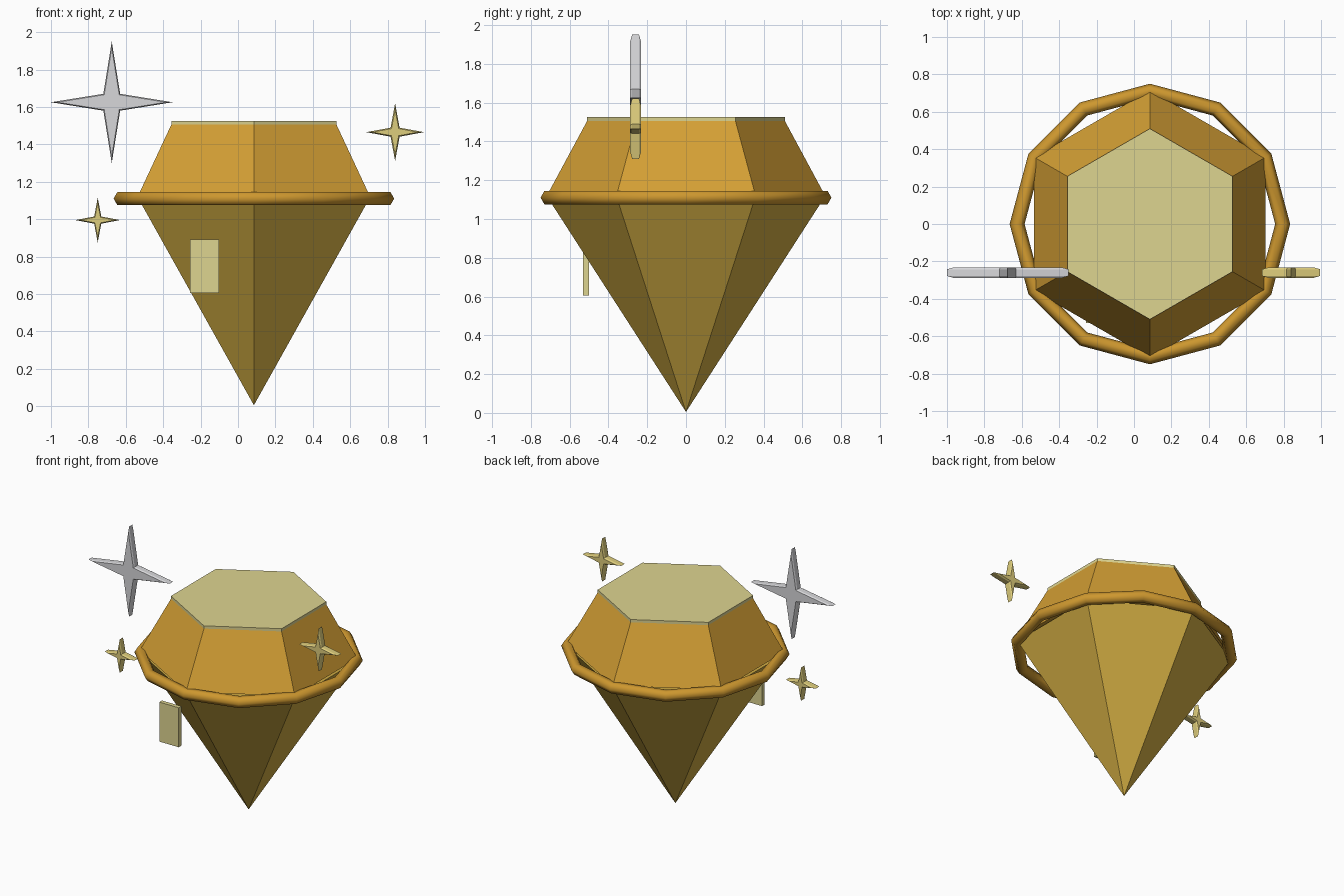
import bpy, bmesh, math

cube = bpy.data.objects.get("Cube")
if cube:
    bpy.data.objects.remove(cube, do_unlink=True)

CX = 0.085      # gem axis
STAR_Y = -0.26  # plane of the sparkles


def material(name, rgb):
    m = bpy.data.materials.new(name)
    m.use_nodes = True
    m.diffuse_color = (*rgb, 1)
    m.node_tree.nodes["Principled BSDF"].inputs["Base Color"].default_value = (*rgb, 1)
    return m


amber = material("amber", (0.66, 0.35, 0.035))
olive_gold = material("olive gold", (0.63, 0.41, 0.055))
dark_gold = material("dark gold", (0.61, 0.31, 0.028))
cream = material("pale cream", (0.73, 0.66, 0.28))
pale_gold = material("pale gold", (0.73, 0.61, 0.20))
silver = material("silver", (0.68, 0.68, 0.70))


def finish(obj, name, mat):
    obj.name = obj.data.name = name
    obj.data.materials.append(mat)
    return obj


def hex_part(name, r_low, r_high, z_low, z_high, mat):
    """Six-sided frustum with corners on the front and back."""
    bpy.ops.mesh.primitive_cone_add(
        vertices=6, radius1=r_low, radius2=r_high, depth=z_high - z_low,
        location=(CX, 0, (z_low + z_high) / 2))
    return finish(bpy.context.object, name, mat)


def sparkle(name, x, z, tip, waist, inset, mat):
    """Four-pointed star with chamfered front and back rims."""
    bm = bmesh.new()
    rings = []
    for y, cut in ((-0.028, 1), (-0.018, 0), (0.018, 0), (0.028, 1)):
        ring = []
        for i in range(8):
            r = tip - cut * inset * 5 if i % 2 == 0 else waist * math.sqrt(2) - cut * inset
            a = i * math.pi / 4
            ring.append(bm.verts.new((r * math.cos(a), y, r * math.sin(a))))
        rings.append(ring)
    for low, high in zip(rings, rings[1:]):
        for i in range(8):
            j = (i + 1) % 8
            bm.faces.new((low[i], low[j], high[j], high[i]))
    bm.faces.new(rings[0])
    bm.faces.new(rings[-1])
    bmesh.ops.recalc_face_normals(bm, faces=bm.faces)
    mesh = bpy.data.meshes.new(name)
    bm.to_mesh(mesh)
    bm.free()
    obj = bpy.data.objects.new(name, mesh)
    obj.location = (x, STAR_Y, z)
    bpy.context.collection.objects.link(obj)
    return finish(obj, name, mat)


# Gem body
hex_part("gem_point", 0.0, 0.71, 0.005, 1.105, olive_gold)
hex_part("gem_crown", 0.715, 0.51, 1.125, 1.505, amber)
hex_part("gem_table", 0.51, 0.51, 1.505, 1.525, cream)

# Girdle ring
bpy.ops.mesh.primitive_torus_add(major_segments=12, minor_segments=6,
                                 major_radius=0.71, minor_radius=0.04,
                                 location=(CX, 0, 1.11))
finish(bpy.context.object, "girdle_ring", dark_gold)
bpy.ops.object.shade_smooth()

# Glint plate in front of the point
bpy.ops.mesh.primitive_cube_add(size=1, location=(-0.18, -0.515, 0.748))
plate = finish(bpy.context.object, "glint_plate", cream)
plate.scale = (0.155, 0.03, 0.285)

# Sparkles
sparkle("large_sparkle", -0.675, 1.625, 0.325, 0.045, 0.007, silver)
sparkle("left_sparkle", 0.84, 1.465, 0.155, 0.024, 0.007, pale_gold)
sparkle("right_sparkle", -0.75, 0.995, 0.12, 0.019, 0.006, pale_gold)
